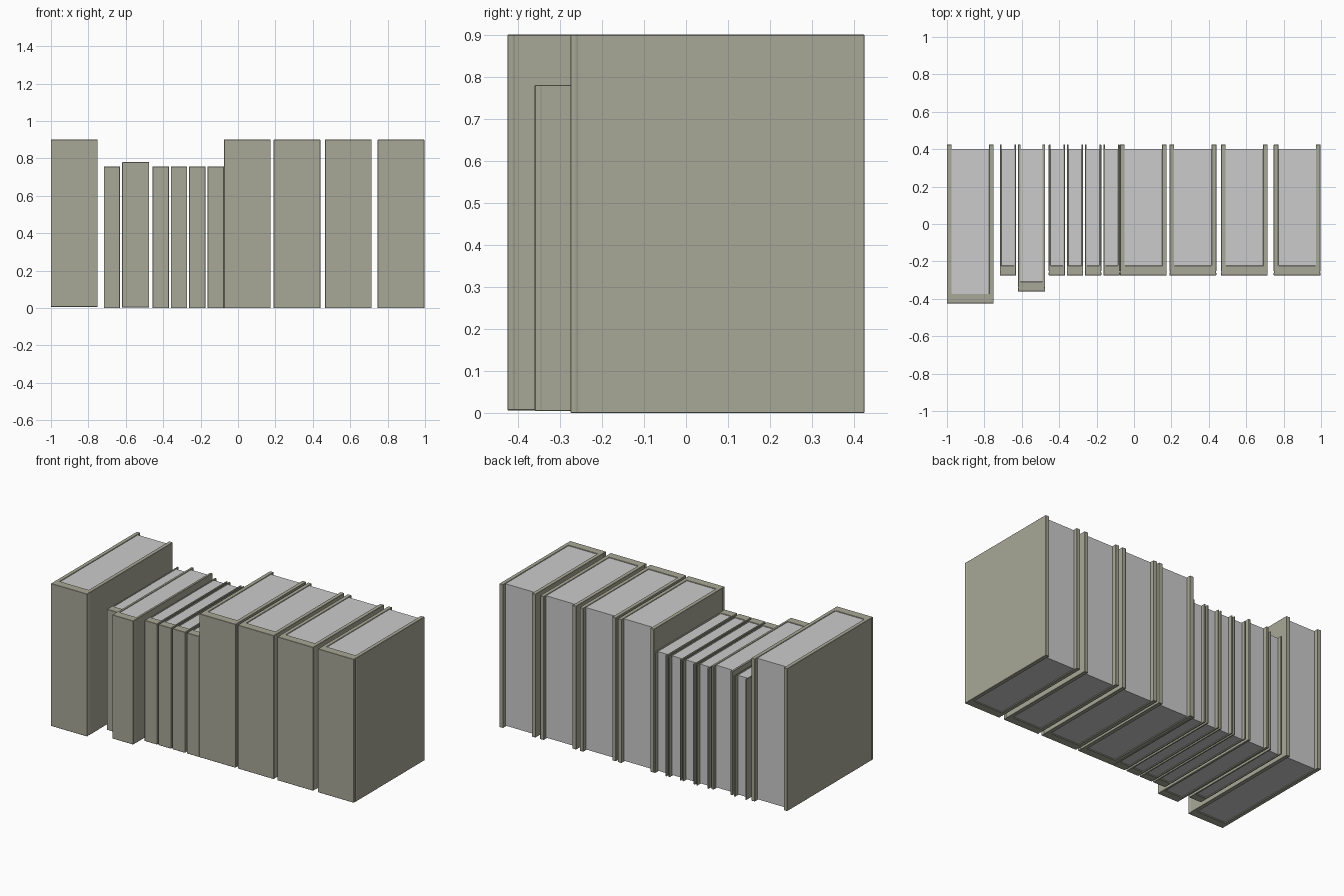
import bpy, bmesh

if "Cube" in bpy.data.objects:
    bpy.data.objects.remove(bpy.data.objects["Cube"])

# cloth cover material
cloth = bpy.data.materials.new("cover_cloth")
cloth.diffuse_color = (0.39, 0.39, 0.31, 1)
cloth.use_nodes = True
cloth.node_tree.nodes["Principled BSDF"].inputs["Base Color"].default_value = cloth.diffuse_color

BACK = 0.425    # rear edge of every cover
SPINE = 0.052   # spine thickness


def extrude_profile(name, pts, z0, z1):
    """Extrude a closed xy outline from z0 to z1."""
    bm = bmesh.new()
    face = bm.faces.new([bm.verts.new((x, y, z0)) for x, y in pts])
    top = bmesh.ops.extrude_face_region(bm, geom=[face])
    verts = [g for g in top["geom"] if isinstance(g, bmesh.types.BMVert)]
    bmesh.ops.translate(bm, verts=verts, vec=(0, 0, z1 - z0))
    bmesh.ops.recalc_face_normals(bm, faces=bm.faces)
    mesh = bpy.data.meshes.new(name)
    bm.to_mesh(mesh)
    bm.free()
    obj = bpy.data.objects.new(name, mesh)
    bpy.context.collection.objects.link(obj)
    return obj


def book(i, x0, x1, front, z0, z1):
    c, w = (x0 + x1) / 2, (x1 - x0) / 2
    t = w * 0.2          # board thickness
    g = t * 0.12         # hinge groove depth
    inner = front + SPINE
    # half outline of the U-shaped cover, mirrored to the other side
    half = [(w, front), (w, front + 0.014), (w - g, front + 0.018),
            (w, front + 0.024), (w, BACK), (w - t, BACK), (w - t, inner)]
    pts = [(c + x, y) for x, y in half] + [(c - x, y) for x, y in reversed(half)]
    cover = extrude_profile(f"book_cover_{i}", pts, z0, z1)
    cover.data.materials.append(cloth)
    bev = cover.modifiers.new("edge_bevel", "BEVEL")
    bev.width = 0.0015
    bev.segments = 1
    # page block, set in slightly at top, bottom and rear
    p = w - t + 0.0005
    extrude_profile(f"book_pages_{i}",
                    [(c - p, inner - 0.001), (c + p, inner - 0.001),
                     (c + p, 0.40), (c - p, 0.40)], z0 + 0.006, z1 - 0.004)


# x0, x1, spine front, bottom, top
books = [(-1.0, -0.75, -0.425, 0.006, 0.90),
         (-0.717, -0.631, -0.275, 0, 0.757),
         (-0.62, -0.475, -0.36, 0.004, 0.78)]
books += [(x, x + 0.087, -0.275, 0, 0.757) for x in (-0.456, -0.359, -0.262, -0.163)]
books += [(x, x + 0.25, -0.275, 0, 0.90) for x in (-0.075, 0.19, 0.465, 0.747)]
for i, b in enumerate(books, 1):
    book(i, *b)
